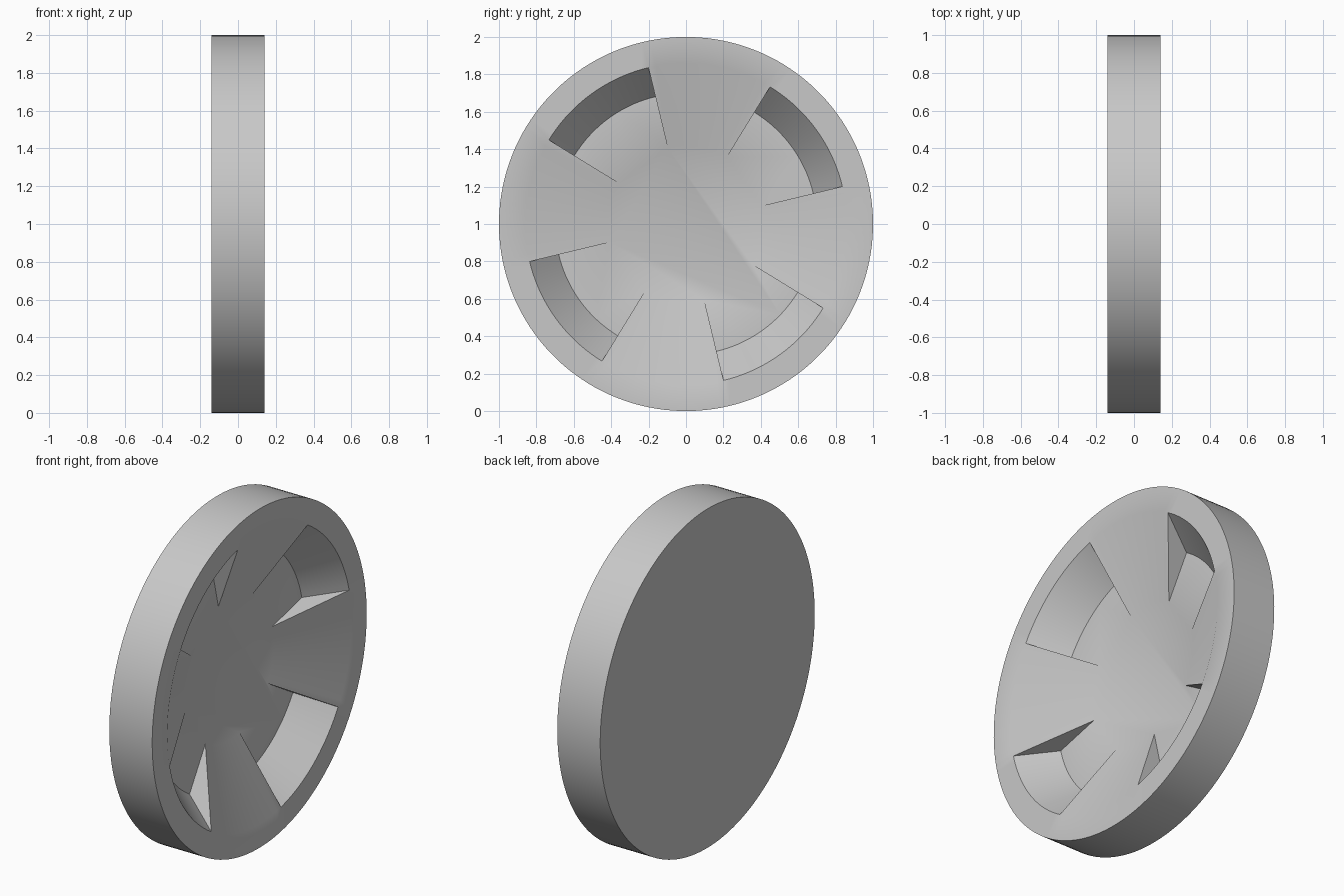
import bpy
import bmesh
from math import cos, sin, radians

cube = bpy.data.objects.get("Cube")
if cube:
    bpy.data.objects.remove(cube, do_unlink=True)

# Main dimensions
RIM_R, POCKET_R, FLOOR_R, HUB_R = 1.0, 0.86, 0.70, 0.418
FRONT, FLOOR, BACK = 0.14, -0.06, -0.14
STEPS = 18                 # segments per window or spoke
SECTORS = 8                # windows and spokes alternate
TOTAL = STEPS * SECTORS
START = radians(13.5)      # edge of the first window

bm = bmesh.new()


def point(i, r, x):
    a = START + radians(360) * i / TOTAL
    return bm.verts.new((x, r * cos(a), 1 + r * sin(a)))


def ring(r, x):
    return [point(i, r, x) for i in range(TOTAL)]


def band(a, b, first=0, count=TOTAL):
    for i in range(first, first + count):
        j = (i + 1) % TOTAL
        bm.faces.new((a[i % TOTAL], a[j], b[j], b[i % TOTAL]))


# Tread, rim and plain back
back = ring(RIM_R, BACK)
front = ring(RIM_R, FRONT)
lip = ring(POCKET_R, FRONT)
bm.faces.new(back)
band(back, front)
band(front, lip)

# Sunken windows with conical walls, alternating with sloping spokes
floor_outline = []
for s in range(SECTORS):
    first = s * STEPS
    is_window = s % 2 == 0
    radius = FLOOR_R if is_window else HUB_R
    inner = {i % TOTAL: point(i, radius, FLOOR)
             for i in range(first, first + STEPS + 1)}
    band(lip, inner, first, STEPS)
    floor_outline.append((first, list(inner.values())))

# Upright triangular sides of the spokes
for s in range(SECTORS):
    first, arc = floor_outline[s]
    previous = floor_outline[s - 1][1]
    bm.faces.new((lip[first], arc[0], previous[-1]))

# Flat hub and window floor
bm.faces.new([v for first, arc in floor_outline for v in arc])
bmesh.ops.recalc_face_normals(bm, faces=bm.faces)

mesh = bpy.data.meshes.new("wheel")
bm.to_mesh(mesh)
bm.free()
wheel = bpy.data.objects.new("wheel", mesh)
bpy.context.collection.objects.link(wheel)

# Plain grey material
grey = bpy.data.materials.new("light_grey")
grey.use_nodes = True
colour = (0.58, 0.58, 0.58, 1)
grey.diffuse_color = colour
grey.node_tree.nodes["Principled BSDF"].inputs["Base Color"].default_value = colour
mesh.materials.append(grey)

bpy.ops.object.select_all(action="DESELECT")
wheel.select_set(True)
bpy.context.view_layer.objects.active = wheel
bpy.ops.object.shade_smooth_by_angle(angle=radians(30))
